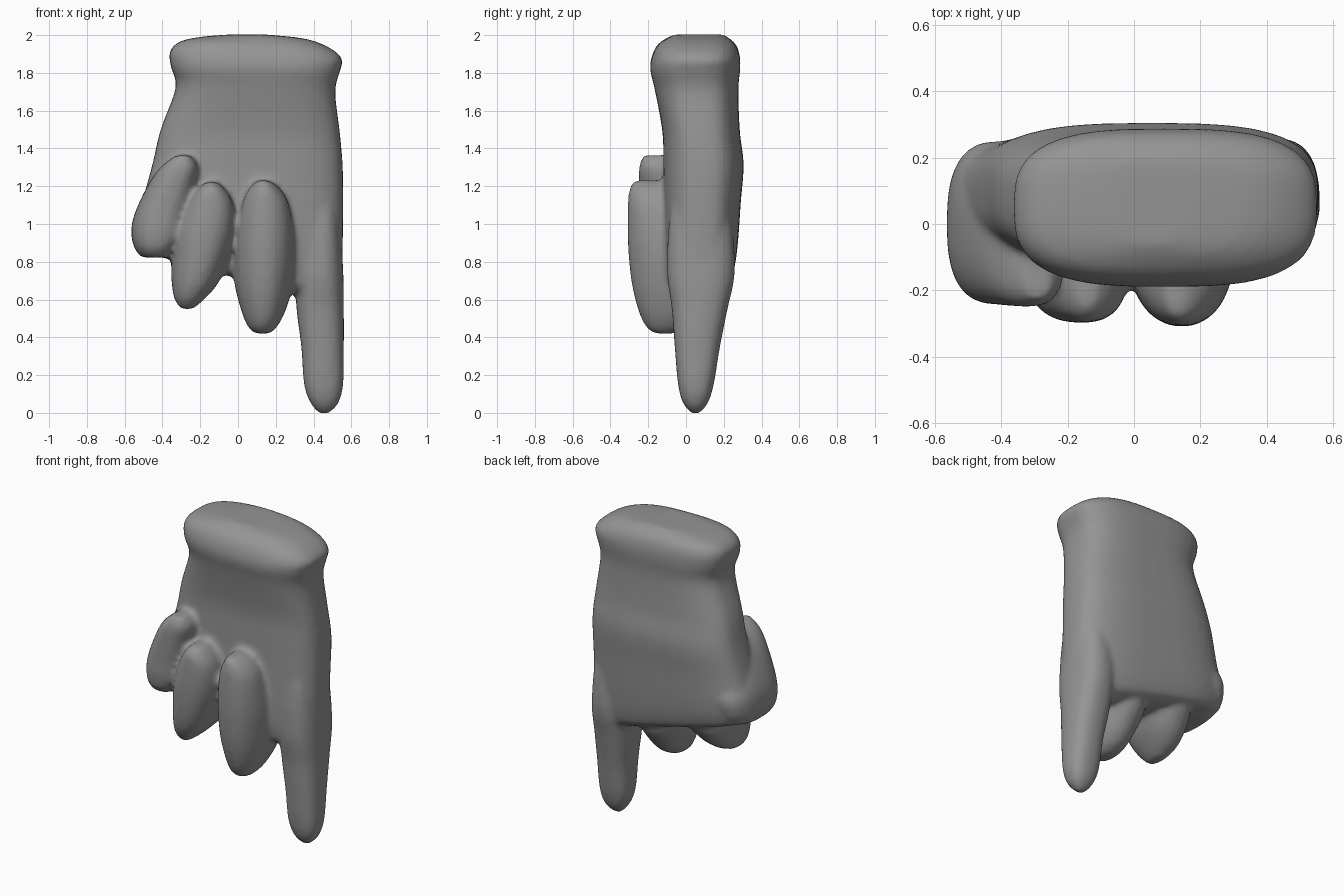
import bpy, bmesh, math

if "Cube" in bpy.data.objects:
    bpy.data.objects.remove(bpy.data.objects["Cube"])

SIDES, STEPS = 40, 5


def spline(rows):
    """Catmull-Rom interpolation through the section rows."""
    out = []
    for i in range(len(rows) - 1):
        quad = (rows[max(i - 1, 0)], rows[i], rows[i + 1], rows[min(i + 2, len(rows) - 1)])
        for s in range(STEPS):
            t = s / STEPS
            out.append([0.5 * (2 * b + (c - a) * t + (2 * a - 5 * b + 4 * c - d) * t * t
                               + (3 * b - a - 3 * c + d) * t ** 3) for a, b, c, d in zip(*quad)])
    return out + [list(rows[-1])]


def loft(name, rows, power):
    """Rows are (z at left, z at right, x0, x1, y0, y1) of superellipse sections."""
    bm = bmesh.new()
    rings = []
    for zl, zr, x0, x1, y0, y1 in spline(rows):
        ring = []
        for k in range(SIDES):
            a = 2 * math.pi * k / SIDES
            u = math.copysign(abs(math.cos(a)) ** (2 / power), math.cos(a))
            v = math.copysign(abs(math.sin(a)) ** (2 / power), math.sin(a))
            ring.append(bm.verts.new(((x0 + x1 + u * (x1 - x0)) / 2,
                                      (y0 + y1 + v * (y1 - y0)) / 2,
                                      (zl + zr + u * (zr - zl)) / 2)))
        rings.append(ring)
    for a, b in zip(rings, rings[1:]):
        for k in range(SIDES):
            n = (k + 1) % SIDES
            bm.faces.new((a[k], a[n], b[n], b[k]))
    bm.faces.new(rings[0][::-1])
    bm.faces.new(rings[-1])
    bmesh.ops.recalc_face_normals(bm, faces=bm.faces)
    me = bpy.data.meshes.new(name)
    bm.to_mesh(me)
    bm.free()
    ob = bpy.data.objects.new(name, me)
    bpy.context.collection.objects.link(ob)
    return ob


def level(rows):
    return [(r[0],) + r for r in rows]


# Palm with flared, domed cuff; knuckle line slants down towards the pointing finger
palm = loft("gloved_hand", [
    (2.003, 2.003, -.05, .15, -.06, .20),
    (1.99, 1.98, -.20, .36, -.10, .225),
    (1.965, 1.93, -.31, .49, -.15, .265),
    (1.91, 1.87, -.362, .553, -.18, .285),
    (1.83, 1.81, -.355, .54, -.19, .287),
    (1.72, 1.70, -.33, .515, -.165, .277),
    (1.50, 1.48, -.41, .54, -.125, .285),
    (1.33, 1.30, -.45, .555, -.12, .305),
    (1.15, 1.08, -.50, .557, -.12, .29),
    (1.00, .86, -.55, .555, -.12, .277),
    (.92, .70, -.558, .55, -.11, .26),
    (.86, .61, -.53, .54, -.08, .23),
    (.84, .57, -.45, .50, .0, .15)], 3.0)

# Extended pointing finger, its root buried in the palm
pointing = loft("pointing_finger", level([
    (1.35, .38, .48, -.02, .16),
    (1.05, .33, .535, -.085, .235),
    (.75, .305, .557, -.10, .258),
    (.55, .31, .56, -.075, .22),
    (.35, .335, .56, -.06, .18),
    (.15, .35, .557, -.042, .147),
    (.05, .385, .53, -.015, .115),
    (-.003, .43, .48, .03, .07)]), 2.5)

# Curled fingers
middle = loft("middle_finger", level([
    (.42, .09, .17, -.17, -.06),
    (.46, .05, .21, -.215, .03),
    (.55, .015, .255, -.255, .12),
    (.70, -.02, .295, -.29, .20),
    (.90, -.015, .30, -.308, .10),
    (1.10, .02, .27, -.308, -.02),
    (1.19, .06, .22, -.298, -.03),
    (1.232, .10, .16, -.275, -.09)]), 2.1)
ring = loft("ring_finger", level([
    (.55, -.30, -.24, -.18, -.06),
    (.60, -.335, -.18, -.225, .05),
    (.68, -.35, -.11, -.262, .14),
    (.80, -.352, -.05, -.285, .20),
    (.95, -.325, -.02, -.297, .05),
    (1.10, -.265, -.025, -.297, -.04),
    (1.18, -.22, -.065, -.288, -.04),
    (1.222, -.17, -.11, -.25, -.10)]), 2.3)
little = loft("little_finger", level([
    (.823, -.51, -.36, -.18, .10),
    (.87, -.547, -.32, -.222, .20),
    (.95, -.565, -.27, -.24, .242),
    (1.05, -.549, -.25, -.243, .242),
    (1.20, -.48, -.22, -.248, .15),
    (1.30, -.41, -.21, -.248, .02),
    (1.363, -.33, -.25, -.225, -.10)]), 2.6)

# Fuse the parts into one soft skin
bpy.ops.object.select_all(action='DESELECT')
for ob in (palm, pointing, middle, ring, little):
    ob.select_set(True)
bpy.context.view_layer.objects.active = palm
bpy.ops.object.join()
fuse = palm.modifiers.new("fuse", 'REMESH')
fuse.mode = 'VOXEL'
fuse.voxel_size = 0.016
fuse.use_smooth_shade = True
soft = palm.modifiers.new("soften", 'SMOOTH')
soft.factor = 0.5
soft.iterations = 8
for m in ("fuse", "soften"):
    bpy.ops.object.modifier_apply(modifier=m)
bpy.ops.object.shade_smooth()

# Dark grey glove
grey = bpy.data.materials.new("dark_grey")
grey.diffuse_color = (0.3, 0.3, 0.3, 1)
grey.use_nodes = True
grey.node_tree.nodes["Principled BSDF"].inputs["Base Color"].default_value = grey.diffuse_color
palm.data.materials.clear()
palm.data.materials.append(grey)
